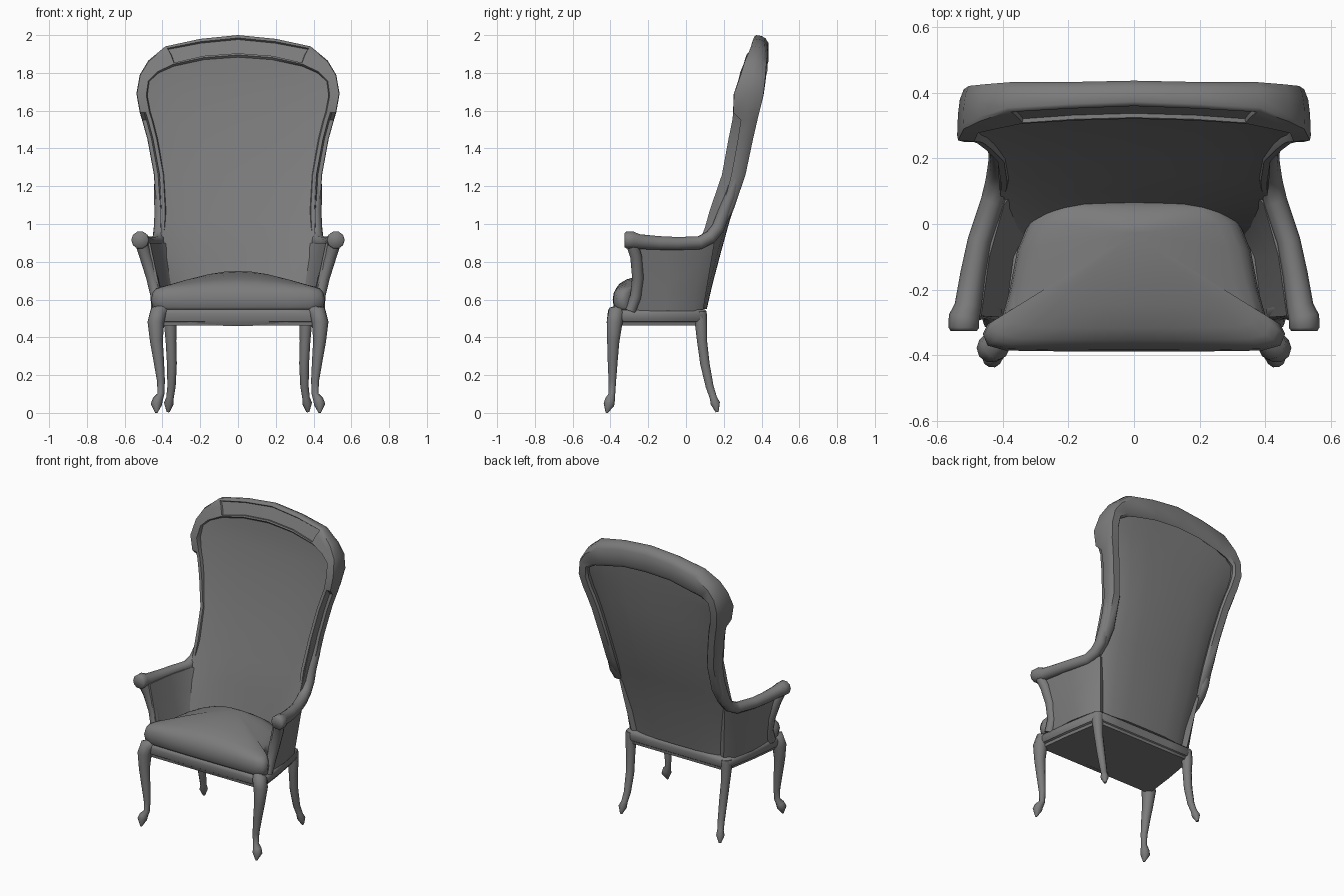
import bpy, bmesh, math
from mathutils import Vector

cube = bpy.data.objects.get("Cube")
if cube:
    bpy.data.objects.remove(cube, do_unlink=True)

grey = bpy.data.materials.new("plain grey")
grey.use_nodes = True
colour = (0.2, 0.2, 0.2, 1)
grey.diffuse_color = colour
grey.node_tree.nodes["Principled BSDF"].inputs["Base Color"].default_value = colour


def finish(name, bm, angle=40):
    bmesh.ops.recalc_face_normals(bm, faces=bm.faces)
    mesh = bpy.data.meshes.new(name)
    bm.to_mesh(mesh)
    bm.free()
    mesh.materials.append(grey)
    obj = bpy.data.objects.new(name, mesh)
    bpy.context.collection.objects.link(obj)
    bpy.ops.object.select_all(action='DESELECT')
    obj.select_set(True)
    bpy.context.view_layer.objects.active = obj
    bpy.ops.object.shade_smooth_by_angle(angle=math.radians(angle))
    return obj


def loft(rings):
    """Skin closed rings of points and cap both ends."""
    bm = bmesh.new()
    loops = [[bm.verts.new(p) for p in ring] for ring in rings]
    n = len(loops[0])
    rows = []
    for a, b in zip(loops, loops[1:]):
        rows.append([bm.faces.new((a[i], a[(i + 1) % n], b[(i + 1) % n], b[i])) for i in range(n)])
    bm.faces.new(loops[0])
    bm.faces.new(loops[-1])
    return bm, rows


def tube(name, path, side, sides=10):
    """Round bar through (x, y, z, radius) points, mirrored by side."""
    pts = [Vector((p[0] * side, p[1], p[2])) for p in path]
    rings = []
    for i, p in enumerate(pts):
        t = (pts[min(i + 1, len(pts) - 1)] - pts[max(i - 1, 0)]).normalized()
        u = Vector((1, 0, 0))
        u = (u - t * u.dot(t)).normalized()
        v = t.cross(u)
        angles = [math.tau * k / sides for k in range(sides)]
        rings.append([p + (u * math.cos(a) + v * math.sin(a)) * path[i][3] for a in angles])
    return finish(name, loft(rings)[0], 60)


def mirrored(half):
    """Complete a half outline that runs from the front round to the back."""
    return half + [(-x, y) for x, y in reversed(half) if x > 0]


# Back rim: outer x, outer z, inner x, inner z, front y, back y, step back of the outer band
stations = [
    (.425, .91, .395, .91, .085, .15, .02), (.43, .98, .385, .98, .10, .20, .05),
    (.435, 1.07, .38, 1.07, .125, .25, .065),
    (.445, 1.26, .39, 1.26, .19, .315, .05), (.48, 1.45, .425, 1.45, .225, .355, .05),
    (.508, 1.55, .45, 1.55, .245, .378, .045), (.52, 1.59, .463, 1.59, .25, .388, .0),
    (.538, 1.69, .48, 1.68, .25, .41, 0),
    (.52, 1.79, .47, 1.755, .275, .42, 0), (.475, 1.865, .42, 1.80, .285, .425, 0),
    (.385, 1.94, .34, 1.835, .30, .432, 0), (.2, 1.98, .18, 1.87, .31, .432, 0),
    (0, 2.0, 0, 1.883, .315, .436, 0)]


def rim_ring(s, side):
    xo, zo, xi, zi, f, b, step = s
    rise = zo - zi
    ring = []
    # across the rim 0 = inner, 1 = outer; through the rim 0 = front, 1 = back
    for across, depth in ((0, .12), (.1, 0), (.45, 0), (.6, 0), (.95, 0), (1, .1), (.96, .5),
                          (.86, .8), (.65, 1), (-.2, 1), (-.4, .9), (0, .5)):
        front = f + step if across > .5 else f
        y = front + (b - front) * depth + across * rise * .43 * (1 - depth)
        ring.append((side * (xi + (xo - xi) * across), y, zi + rise * across))
    return ring


rings = [rim_ring(s, 1) for s in stations] + [rim_ring(s, -1) for s in stations[-2::-1]]
bm, rows = loft(rings)
# Sunken strip in the front of the crest, under a thin lip
crest = [face for row in rows[10:14] for face in row[1:4]]
bmesh.ops.recalc_face_normals(bm, faces=bm.faces)
bmesh.ops.inset_region(bm, faces=crest, thickness=.01, depth=0)
bmesh.ops.inset_region(bm, faces=crest, thickness=.004, depth=-.012)
finish("back_rim", bm, 45)

# Back upholstery: height, half width, front y, back y, edge front, edge back, arch drop
panel = [
    (.55, .37, .03, .11, -.06, .05, 0), (.68, .38, .065, .14, -.02, .07, 0),
    (.85, .40, .10, .185, .05, .115, 0), (1.02, .41, .145, .232, .115, .165, 0),
    (1.26, .415, .22, .312, .195, .25, 0), (1.53, .455, .28, .36, .26, .315, 0),
    (1.7, .485, .315, .39, .285, .36, .01), (1.82, .475, .33, .405, .30, .385, .05),
    (1.9, .42, .335, .415, .315, .395, .075)]
steps = [-1, -.95, -.85, -.7, -.4, 0, .4, .7, .85, .95, 1]
rings = []
for z, w, f, b, ef, eb, drop in panel:
    ring = [(s * w, f + (ef - f) * abs(s) ** 3, z - drop * s * s) for s in steps]
    ring += [(s * w, b + (eb - b) * abs(s) ** 4, z - drop * s * s) for s in reversed(steps)]
    rings.append(ring)
finish("back_upholstery", loft(rings)[0], 50)

# Arms, arm posts, arm upholstery and legs, one set for each side
rail = [(.518, -.325, .915, .040), (.518, -.315, .915, .047), (.517, -.285, .915, .047),
        (.505, -.25, .907, .041), (.49, -.15, .9, .038), (.47, -.05, .897, .036),
        (.43, .07, .9, .036), (.416, .13, .93, .036), (.41, .17, .98, .036),
        (.408, .2, 1.06, .034), (.415, .235, 1.15, .03), (.42, .27, 1.27, .022)]
post = [(.515, -.29, .91, .034), (.49, -.265, .83, .032), (.455, -.255, .72, .032),
        (.432, -.265, .62, .031), (.43, -.295, .54, .03)]
front_leg = [(.39, -.345, .545, .03), (.422, -.37, .53, .046), (.435, -.378, .48, .044),
             (.432, -.385, .38, .034), (.42, -.388, .28, .028), (.408, -.39, .17, .021),
             (.408, -.392, .10, .018), (.425, -.402, .07, .027), (.432, -.408, .045, .03),
             (.432, -.42, .0, .006)]
back_leg = [(.355, .075, .535, .036), (.358, .08, .47, .034), (.355, .085, .38, .028),
            (.35, .1, .26, .026), (.352, .125, .14, .022), (.36, .145, .08, .02),
            (.366, .155, .05, .026), (.37, .165, .005, .008)]
low_out = [(.43, -.285), (.425, -.1), (.395, .04), (.345, .09)]
low_in = [(.39, -.285), (.365, -.1), (.315, 0), (.25, .05)]
top_out = [(.51, -.28), (.485, -.1), (.435, .08), (.395, .15)]
top_in = [(.465, -.28), (.44, -.1), (.395, .06), (.34, .13)]
for side, word in ((1, "left"), (-1, "right")):
    tube(word + "_arm_rail", rail, side)
    tube(word + "_arm_post", post, side)
    tube(word + "_front_leg", front_leg, side)
    tube(word + "_back_leg", back_leg, side)
    rings = []
    for t in (0, .35, .7, 1):
        z = .54 + .36 * t
        low = low_out + low_in[::-1]
        top = top_out + top_in[::-1]
        rings.append([(side * (a[0] + (b[0] - a[0]) * t), a[1] + (b[1] - a[1]) * t, z)
                      for a, b in zip(low, top)])
    finish(word + "_arm_upholstery", loft(rings)[0], 60)

# Seat frame with rounded edges and a shallow closed underside
base = mirrored([(.3, -.385), (.43, -.385), (.455, -.35), (.43, -.15), (.39, .09),
                 (.365, .11), (.2, .11)])
rings = [[(x * s, -.13 + (y + .13) * s, z) for x, y in base]
         for z, s in ((.462, .94), (.48, .95), (.485, .98), (.5, .995), (.525, 1),
                      (.54, .985), (.548, .95))]
finish("seat_frame", loft(rings)[0], 40)

# Curved apron below the front rail
rings = []
for k in range(9):
    x = -.38 + .095 * k
    low = .46 + .025 * (x / .38) ** 2
    rings.append([(x, -.385, .525), (x, -.375, low + .012), (x, -.368, low),
                  (x, -.345, low), (x, -.345, .525)])
finish("front_apron", loft(rings)[0], 40)

# Cushion that widens in front of the arm posts and crowns towards the back
outline = mirrored([(0, -.388), (.13, -.388), (.26, -.387), (.39, -.385), (.445, -.37),
                    (.46, -.335), (.445, -.305), (.40, -.28), (.378, -.2), (.355, -.08),
                    (.318, .01), (.25, .065), (.13, .075), (0, .075)])
rings = []
for z, s, crown in ((.545, .96, 0), (.56, .985, 0), (.60, 1, 0), (.635, .985, 0),
                    (.655, .95, .05), (.662, .9, .25), (.662, .8, .5), (.662, .6, .75),
                    (.662, .35, .92), (.662, .15, 1), (.662, .03, 1)):
    rings.append([(x * s, -.03 + (y + .03) * s, z + .088 * crown * (1 - (x * s / .46) ** 2))
                  for x, y in outline])
finish("seat_cushion", loft(rings)[0], 60)
